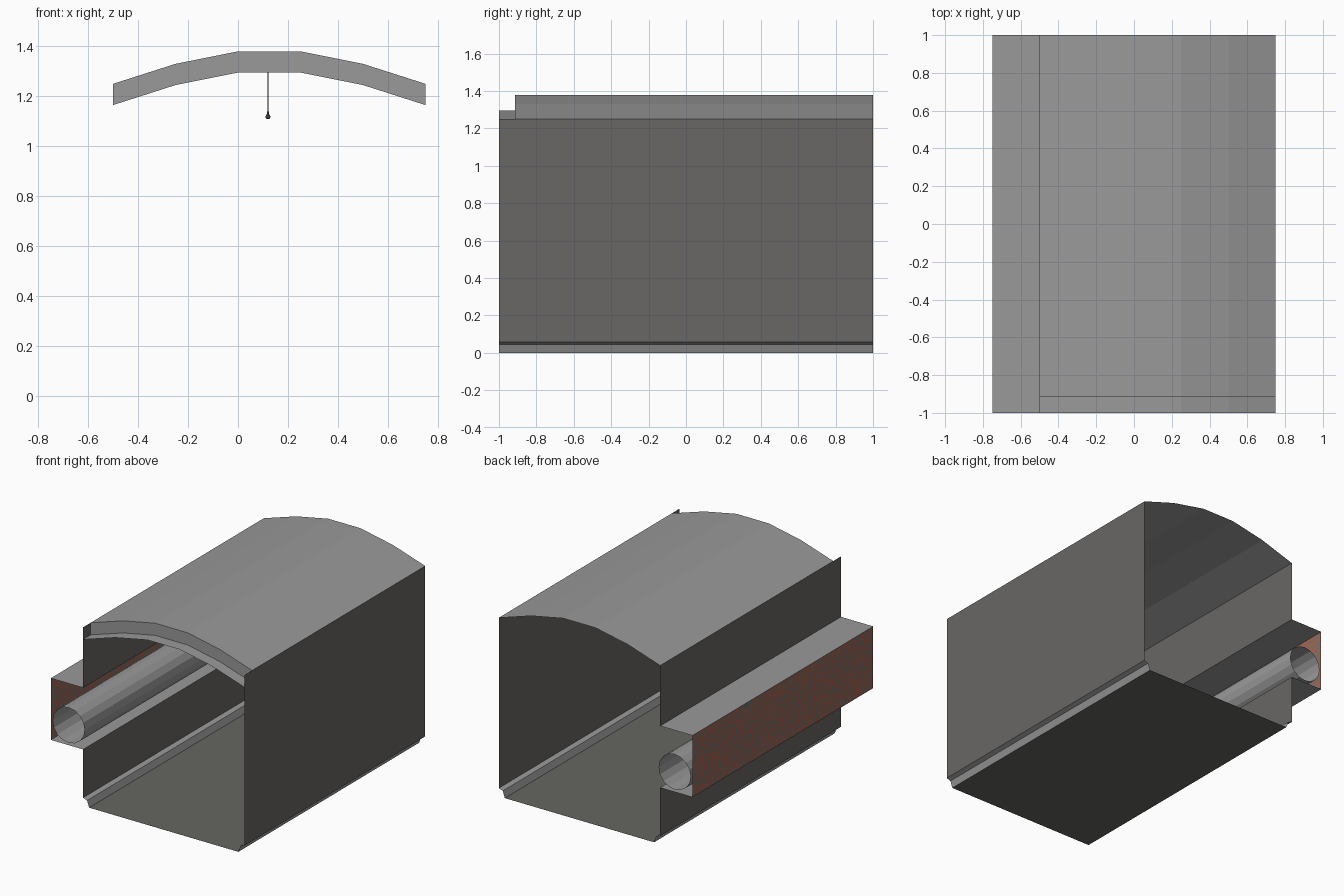
import bpy, bmesh, math, random

if "Cube" in bpy.data.objects:
    bpy.data.objects.remove(bpy.data.objects["Cube"])
random.seed(4)


def material(name, rgb):
    m = bpy.data.materials.new(name)
    m.diffuse_color = (*rgb, 1)
    m.use_nodes = True
    m.node_tree.nodes["Principled BSDF"].inputs["Base Color"].default_value = m.diffuse_color
    return m


concrete = material("light concrete", (0.32, 0.32, 0.32))
wall_grey = material("dark wall grey", (0.14, 0.135, 0.13))
floor_grey = material("floor grey", (0.13, 0.13, 0.12))
rust = material("brick red", (0.40, 0.13, 0.08))
mortar = material("mortar grey", (0.20, 0.17, 0.15))
metal = material("lamp dark metal", (0.08, 0.08, 0.08))


def make(name, bm, *mats):
    me = bpy.data.meshes.new(name)
    bm.to_mesh(me)
    bm.free()
    for m in mats:
        me.materials.append(m)
    ob = bpy.data.objects.new(name, me)
    bpy.context.collection.objects.link(ob)
    return ob


def strip(name, profile, mat, y0=-1.0, y1=1.0, closed=False):
    """Sheet made by sweeping an (x, z) profile along y."""
    bm = bmesh.new()
    a = [bm.verts.new((x, y0, z)) for x, z in profile]
    b = [bm.verts.new((x, y1, z)) for x, z in profile]
    n = len(profile)
    for i in range(n if closed else n - 1):
        j = (i + 1) % n
        bm.faces.new((a[i], a[j], b[j], b[i]))
    return make(name, bm, mat)


def flip(profile):
    """Mirror a profile across the middle of the tunnel."""
    return [(0.25 - x, z) for x, z in profile][::-1]


L, R = -0.5, 0.75
Z0, Z1 = 0.395, 0.827          # niche floor and ceiling
half = [(L, 1.25), (-0.25, 1.33), (0.0, 1.38)]
arch = half + flip(half)
low_arch = [(x, z - 0.085) for x, z in arch]

# arched roof
strip("roof", arch[::-1], concrete, y0=-0.915)

# entrance header: upright arch band and the lower ledge in front of it
bm = bmesh.new()
up = [bm.verts.new((x, -0.915, z)) for x, z in arch]
lo = [bm.verts.new((x, -0.915, z)) for x, z in low_arch]
fr = [bm.verts.new((x, -1, z)) for x, z in low_arch]
for i in range(len(arch) - 1):
    bm.faces.new((lo[i], lo[i + 1], up[i + 1], up[i]))
    bm.faces.new((fr[i], fr[i + 1], lo[i + 1], lo[i]))
make("entrance_header", bm, concrete)

# walls
strip("right_wall", [(R, 0.057), (R, 1.25)], wall_grey)
strip("left_wall_lower", [(L, Z0), (L, 0.057)], wall_grey)
strip("left_wall_upper", [(L, 1.25), (L, Z1)], wall_grey)

# floor and bevelled skirtings
skirting = [(L, 0.057), (-0.469, 0.046), (-0.453, 0.0)]
strip("left_skirting", skirting, concrete)
strip("right_skirting", flip(skirting), concrete)
strip("floor", [(-0.453, 0), (0.703, 0)], floor_grey)

# pipe niche
strip("niche_ceiling", [(L, Z1), (-0.75, Z1)], concrete)
strip("niche_floor", [(-0.75, Z0), (L, Z0)], concrete)

# weathered brick back of the niche, coloured in staggered little bricks
bm = bmesh.new()
NY, NZ = 110, 36
grid = [[bm.verts.new((-0.75, -1 + 2 * i / NY, Z0 + (Z1 - Z0) * k / NZ))
         for k in range(NZ + 1)] for i in range(NY + 1)]
for i in range(NY):
    for k in range(NZ):
        f = bm.faces.new((grid[i][k], grid[i][k + 1],
                          grid[i + 1][k + 1], grid[i + 1][k]))
        joint = (i + 2 * (k // 3)) % 4 == 0 or k % 3 == 0
        f.material_index = int(random.random() < (0.65 if joint else 0.25))
make("brick_niche_back", bm, rust, mortar)

# open pipe lying in the niche
N = 16
ring = [(-0.612 + 0.124 * math.cos(2 * math.pi * i / N),
         0.535 + 0.124 * math.sin(2 * math.pi * i / N)) for i in range(N)]
pipe = strip("pipe", ring, concrete, closed=True)

# hanging lamp: cord, socket and bulb
def lathe(name, z0, z1, r0, r1):
    bm = bmesh.new()
    bmesh.ops.create_cone(bm, cap_ends=True, segments=8, radius1=r0,
                          radius2=r1, depth=z1 - z0)
    bmesh.ops.translate(bm, verts=bm.verts, vec=(0.12, 0, (z0 + z1) / 2))
    return make(name, bm, metal)


lathe("lamp_cord", 1.13, 1.38, 0.0012, 0.0012)
lathe("lamp_socket", 1.117, 1.14, 0.007, 0.003)
bm = bmesh.new()
bmesh.ops.create_icosphere(bm, subdivisions=2, radius=0.01)
bmesh.ops.translate(bm, verts=bm.verts, vec=(0.12, 0, 1.118))
make("lamp_bulb", bm, metal)
